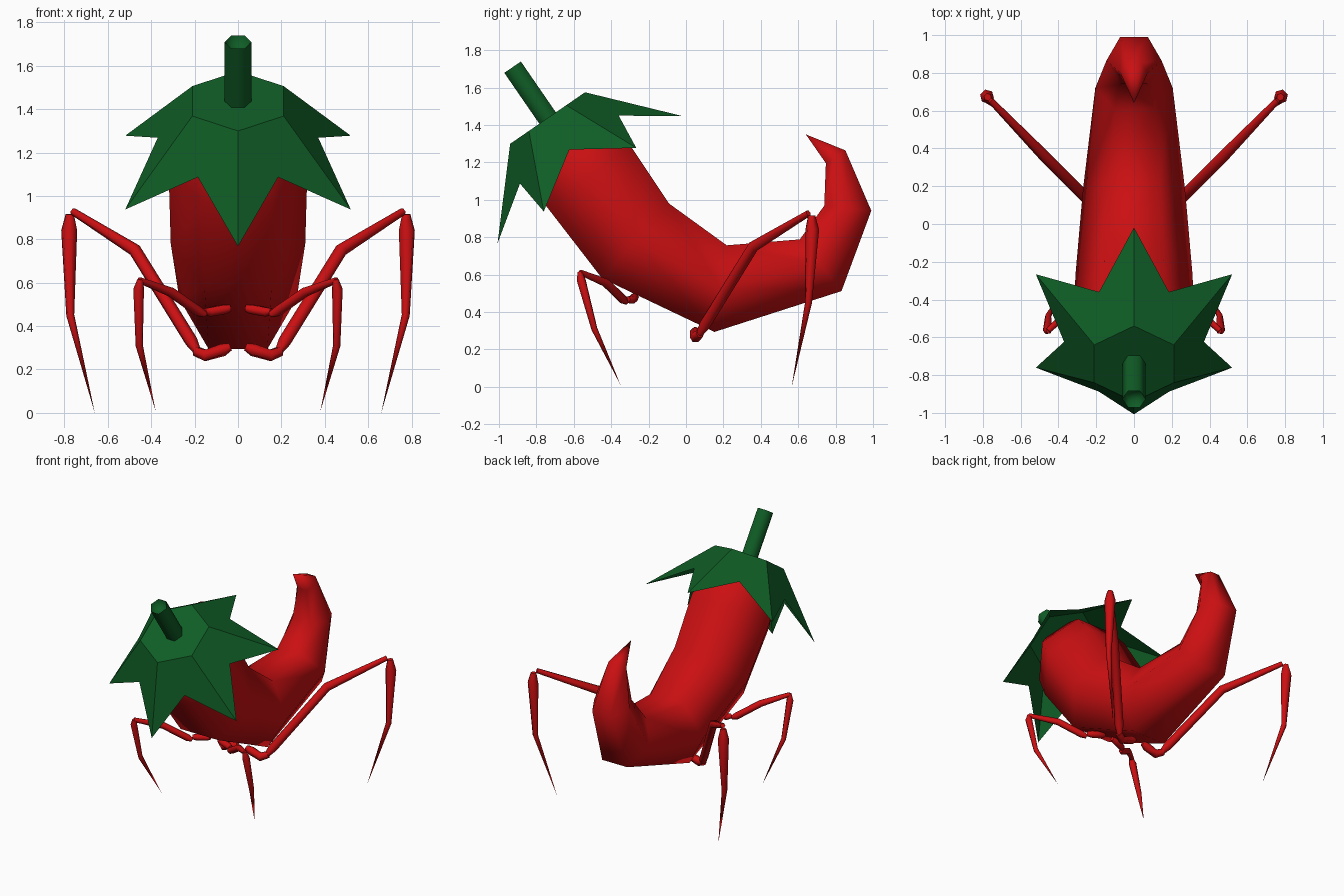
import bpy, bmesh
from math import sin, cos, pi, radians
from mathutils import Vector

if "Cube" in bpy.data.objects:
    bpy.data.objects.remove(bpy.data.objects["Cube"], do_unlink=True)


def material(name, colour):
    m = bpy.data.materials.new(name)
    m.use_nodes = True
    m.diffuse_color = colour
    bsdf = m.node_tree.nodes["Principled BSDF"]
    bsdf.inputs["Base Color"].default_value = colour
    bsdf.inputs["Roughness"].default_value = 0.7
    return m


RED = material("pepper red", (0.6, 0.005, 0.006, 1))
GREEN = material("leaf green", (0.005, 0.11, 0.019, 1))


def finish(bm, name, mat, angle=70, mirror=False):
    bmesh.ops.recalc_face_normals(bm, faces=bm.faces)
    mesh = bpy.data.meshes.new(name)
    bm.to_mesh(mesh)
    bm.free()
    mesh.materials.append(mat)
    ob = bpy.data.objects.new(name, mesh)
    bpy.context.collection.objects.link(ob)
    bpy.ops.object.select_all(action='DESELECT')
    ob.select_set(True)
    bpy.context.view_layer.objects.active = ob
    bpy.ops.object.shade_smooth_by_angle(angle=radians(angle))
    if mirror:
        ob.modifiers.new("Mirror", 'MIRROR')
    return ob


def loft(path, ref, sides=6):
    """Tube through (x, y, z, radius) points; radius 0 makes a pointed end."""
    bm = bmesh.new()
    pts = [Vector(p[:3]) for p in path]
    rings = []
    for i, p in enumerate(pts):
        t = Vector()
        if i > 0:
            t += (p - pts[i - 1]).normalized()
        if i < len(pts) - 1:
            t += (pts[i + 1] - p).normalized()
        t.normalize()
        u = (Vector(ref) - t * t.dot(Vector(ref))).normalized()
        v = t.cross(u)
        r = path[i][3]
        if r == 0:
            rings.append([bm.verts.new(p)] * sides)
        else:
            rings.append([bm.verts.new(p + r * (u * cos(a) + v * sin(a)))
                          for a in (2 * pi * k / sides for k in range(sides))])
    for a, b in zip(rings, rings[1:]):
        for k in range(sides):
            n = (k + 1) % sides
            quad = list(dict.fromkeys([a[k], a[n], b[n], b[k]]))
            bm.faces.new(quad)
    for end in (rings[0], rings[-1]):
        if end[0] != end[1]:
            bm.faces.new(end)
    return bm


# Curved pepper body, from under the cap to the upturned tail
body = [(0, -0.70, 1.38, 0.19), (0, -0.62, 1.27, 0.29), (0, -0.52, 1.125, 0.32),
        (0, -0.27, 0.78, 0.31), (0, 0.185, 0.525, 0.27), (0, 0.72, 0.65, 0.205),
        (0, 0.865, 0.955, 0.146), (0, 0.80, 1.23, 0.072), (0, 0.64, 1.35, 0)]
finish(loft(body, (1, 0, 0)), "pepper_body", RED)

# Leafy cap: flat hexagon top and six pointed leaves
AXIS = Vector((0, -0.567, 0.824))
ACROSS = Vector((0, 0.824, 0.567))
TOP = Vector((0, -0.74, 1.437))


def cap_ring(bm, drop, radius, turn):
    verts = []
    for k in range(6):
        a = (k + turn) * pi / 3
        side = ACROSS * cos(a) + Vector((1, 0, 0)) * sin(a)
        verts.append(bm.verts.new(TOP - AXIS * drop + side * radius))
    return verts


bm = bmesh.new()
crown = cap_ring(bm, 0, 0.243, 0)
notches = cap_ring(bm, 0.205, 0.37, 0.5)
tips = cap_ring(bm, 0.4, 0.6, 0)
bm.faces.new(crown)
for k in range(6):
    bm.faces.new((crown[k], notches[k], tips[k]))
    bm.faces.new((crown[k], tips[k], notches[k - 1]))
    bm.faces.new((crown[k], crown[(k + 1) % 6], notches[k]))
finish(bm, "leaf_cap", GREEN, 40)

# Hexagonal stem with a hollow end
bm = loft([(*(TOP - AXIS * 0.03), 0.062), (*(TOP + AXIS * 0.33), 0.062)], (1, 0, 0))
bmesh.ops.recalc_face_normals(bm, faces=bm.faces)
end = max(bm.faces, key=lambda f: f.calc_center_median().z)
bmesh.ops.inset_individual(bm, faces=[end], thickness=0.017)
bmesh.ops.translate(bm, verts=end.verts, vec=AXIS * -0.04)
finish(bm, "stem", GREEN)

# Jointed legs, built on the left side and mirrored
LEGS = {
    "front": ((0.65, 0.75, 0), {
        "hip": [(0.035, -0.27, 0.483, 0.016), (0.06, -0.275, 0.478, 0.024),
                (0.13, -0.29, 0.465, 0.024), (0.155, -0.31, 0.468, 0.016)],
        "thigh": [(0.15, -0.32, 0.452, 0.014), (0.18, -0.335, 0.466, 0.024),
                  (0.31, -0.43, 0.557, 0.023), (0.455, -0.565, 0.612, 0.015)],
        "shin": [(0.45, -0.567, 0.615, 0.014), (0.458, -0.56, 0.57, 0.025),
                 (0.455, -0.49, 0.31, 0.017), (0.38, -0.35, 0.01, 0)]}),
    "back": ((0.7, -0.7, 0), {
        "hip": [(0.035, 0.05, 0.305, 0.018), (0.07, 0.05, 0.29, 0.03),
                (0.15, 0.05, 0.265, 0.03), (0.195, 0.075, 0.285, 0.024)],
        "thigh": [(0.185, 0.07, 0.28, 0.018), (0.215, 0.1, 0.33, 0.03),
                  (0.475, 0.36, 0.75, 0.03), (0.76, 0.655, 0.928, 0.017)],
        "shin": [(0.775, 0.672, 0.915, 0.02), (0.778, 0.675, 0.84, 0.038),
                 (0.773, 0.655, 0.45, 0.019), (0.66, 0.565, 0, 0)]}),
}
for pair, (ref, parts) in LEGS.items():
    for part, path in parts.items():
        finish(loft(path, ref), f"{pair}_leg_{part}", RED, mirror=True)
